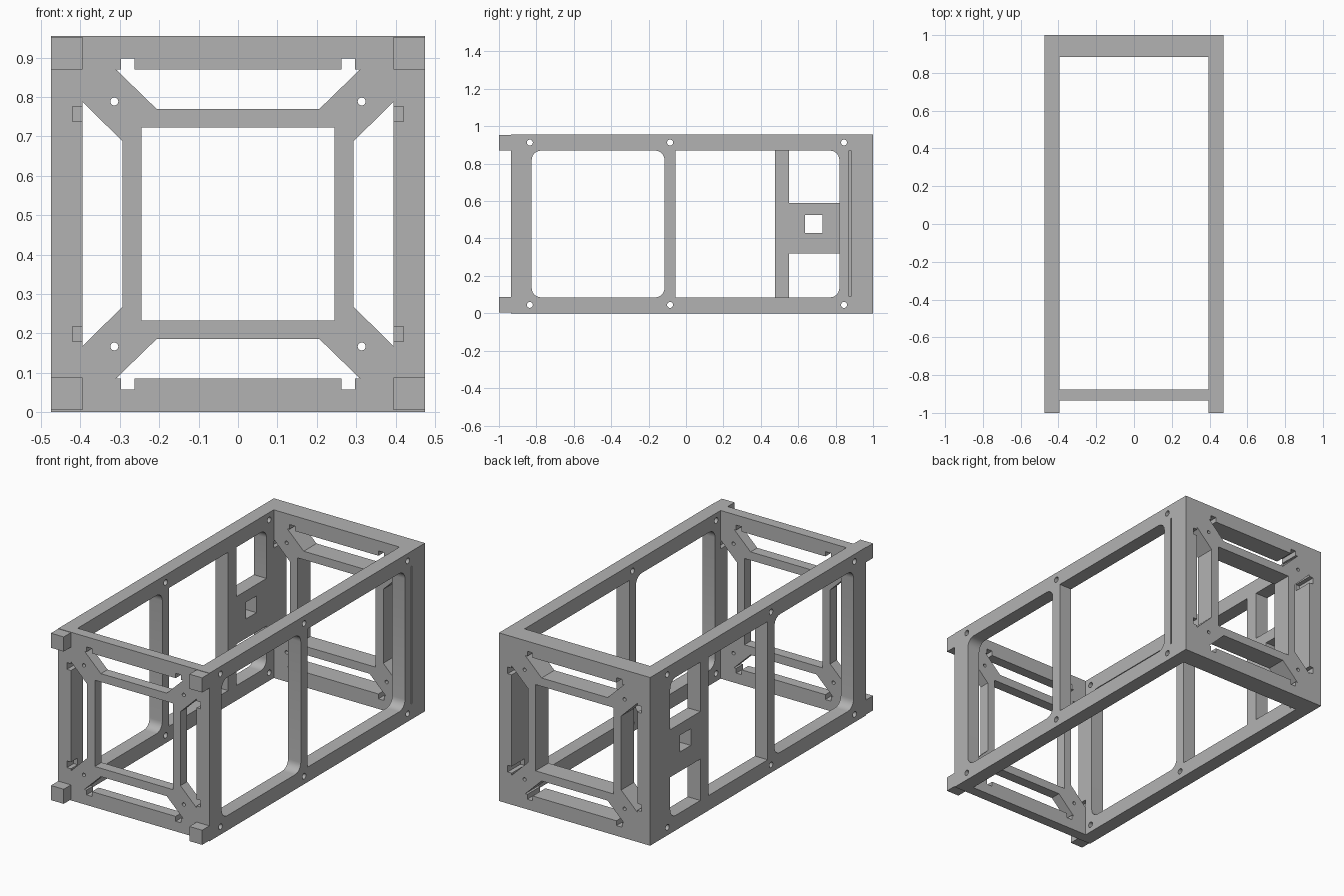
import bpy, bmesh
from math import sin, cos, pi, radians
from mathutils import Matrix

if "Cube" in bpy.data.objects:
    bpy.data.objects.remove(bpy.data.objects["Cube"])

W, IN, H, RAIL = 0.475, 0.395, 0.955, 0.085   # half width, inner half width, height, rail
MID = H / 2
FRONT, FRONT_IN, BACK_IN, BACK = -0.935, -0.875, 0.885, 1.0

grey = bpy.data.materials.new("machined grey")
grey.use_nodes = True
colour = (0.45, 0.45, 0.45, 1)
grey.diffuse_color = colour
grey.node_tree.nodes["Principled BSDF"].inputs["Base Color"].default_value = colour


def rect(u0, u1, v0, v1):
    return [(u0, v0), (u1, v0), (u1, v1), (u0, v1)]


def circle(u, v, r, n=20):
    return [(u + r * cos(2 * pi * i / n), v + r * sin(2 * pi * i / n)) for i in range(n)]


def opening(u0, u1, v0, v1, rounded, r=0.05, n=6):
    """Rectangle whose corners (LB, RB, RT, LT) are rounded where flagged."""
    pts = []
    signs = [(-1, -1), (1, -1), (1, 1), (-1, 1)]
    for k, ((u, v), (su, sv)) in enumerate(zip(rect(u0, u1, v0, v1), signs)):
        if rounded[k]:
            for i in range(n + 1):
                a = pi + k * pi / 2 + i * pi / 2 / n
                pts.append((u - su * r + r * cos(a), v - sv * r + r * sin(a)))
        else:
            pts.append((u, v))
    return pts


def plate(name, loops, lo, hi, axis):
    """Outline with holes, extruded from lo to hi along x or y."""
    curve = bpy.data.curves.new(name + " profile", "CURVE")
    curve.dimensions, curve.fill_mode = "2D", "BOTH"
    curve.extrude = (hi - lo) / 2
    for pts in loops:
        s = curve.splines.new("POLY")
        s.points.add(len(pts) - 1)
        for p, (u, v) in zip(s.points, pts):
            p.co = (u, v, 0, 1)
        s.use_cyclic_u = True
    tmp = bpy.data.objects.new(name + " profile", curve)
    bpy.context.collection.objects.link(tmp)
    deps = bpy.context.evaluated_depsgraph_get()
    mesh = bpy.data.meshes.new_from_object(tmp.evaluated_get(deps))
    bpy.data.objects.remove(tmp)
    c = (lo + hi) / 2
    if axis == "x":
        m = Matrix(((0, 0, 1, c), (1, 0, 0, 0), (0, 1, 0, 0), (0, 0, 0, 1)))
    else:
        m = Matrix(((1, 0, 0, 0), (0, 0, -1, c), (0, 1, 0, 0), (0, 0, 0, 1)))
    bm = bmesh.new()
    bm.from_mesh(mesh)
    bm.transform(m)
    bmesh.ops.remove_doubles(bm, verts=bm.verts, dist=0.0002)
    bmesh.ops.recalc_face_normals(bm, faces=bm.faces)
    bm.to_mesh(mesh)
    bm.free()
    mesh.shade_smooth()
    mesh.set_sharp_from_angle(angle=radians(35))
    mesh.materials.clear()
    mesh.materials.append(grey)
    obj = bpy.data.objects.new(name, mesh)
    bpy.context.collection.objects.link(obj)
    return obj


# End frames: square window, four notched trapezoid openings, four screw holes
top_half = [(0.207, 0.2925), (0.31, 0.3925), (0.297, 0.3925),
            (0.297, 0.42), (0.263, 0.42), (0.263, 0.3925)]
side_half = [(0.293, 0.21), (IN, 0.31), (IN, 0.298),
             (0.42, 0.298), (0.42, 0.26), (IN, 0.26)]
end_loops = [rect(-W, W, 0, H), rect(-0.245, 0.245, MID - 0.245, MID + 0.245)]
for s in (1, -1):
    end_loops.append([(u, MID + s * v) for u, v in top_half]
                     + [(-u, MID + s * v) for u, v in reversed(top_half)])
    end_loops.append([(s * u, MID + v) for u, v in side_half]
                     + [(s * u, MID - v) for u, v in reversed(side_half)])
    for t in (1, -1):
        end_loops.append(circle(s * 0.314, MID + t * 0.311, 0.01))
plate("front_end_frame", end_loops, FRONT, FRONT_IN, "y")
plate("back_end_frame", end_loops, BACK_IN, BACK, "y")

# Side frames: shared outline, front opening and bolt holes
lo, hi = RAIL, H - RAIL
side_loops = [rect(FRONT_IN, BACK_IN, 0, H),
              opening(-0.825, -0.115, lo, hi, (1, 1, 1, 1))]
for y in (-0.835, -0.085, 0.845):
    for z in (0.045, H - 0.042):
        side_loops.append(circle(y, z, 0.016))

# Left side has one long rear opening and a narrow groove by the back frame
plate("left_side_frame", side_loops + [
    opening(-0.055, 0.82, lo, hi, (0, 1, 1, 0)),
    rect(0.872, 0.882, lo + 0.004, hi)], IN, W, "x")
plate("left_groove_floor", [rect(0.872, 0.882, lo + 0.004, hi)], IN, W - 0.03, "x")

# Right side has an extra post and a bridge plate with a square window
plate("right_side_frame", side_loops + [
    rect(-0.055, 0.475, lo, hi),
    opening(0.55, 0.82, lo, 0.32, (0, 1, 0, 0)),
    opening(0.55, 0.82, 0.59, hi, (0, 0, 1, 0)),
    rect(0.635, 0.73, 0.43, 0.525)], -W, -IN, "x")

# Rail ends projecting past the front frame
for side, x0 in (("left", IN), ("right", -W)):
    for level, z0 in (("lower", 0.005), ("upper", hi)):
        plate(f"{side}_{level}_rail_end", [rect(-1, FRONT, z0, z0 + RAIL - 0.002)],
              x0, x0 + W - IN, "x")
